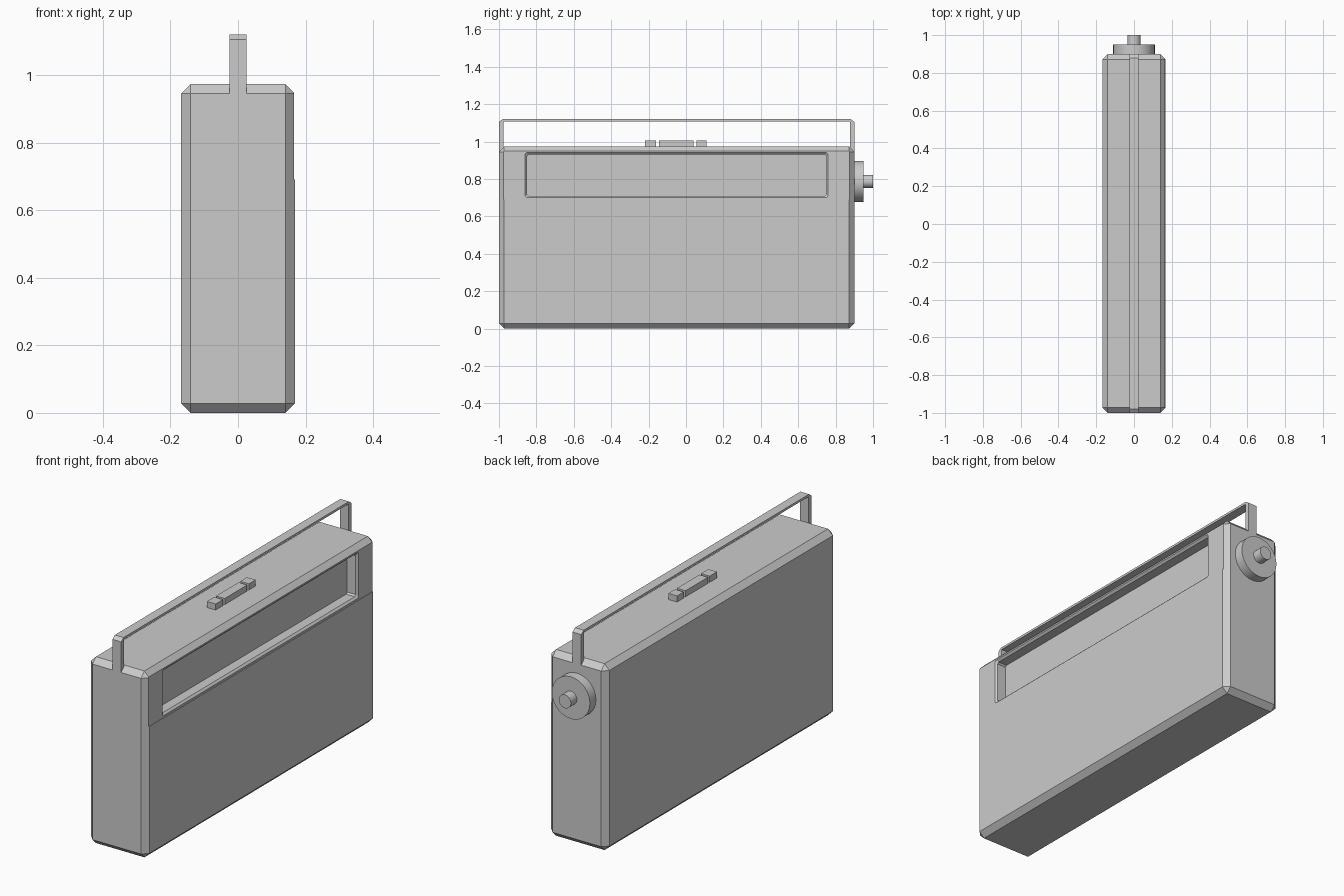
import bpy, bmesh, math
from mathutils import Vector

if "Cube" in bpy.data.objects:
    bpy.data.objects.remove(bpy.data.objects["Cube"])


def make_object(name, bm):
    bmesh.ops.recalc_face_normals(bm, faces=bm.faces)
    mesh = bpy.data.meshes.new(name)
    bm.to_mesh(mesh)
    bm.free()
    ob = bpy.data.objects.new(name, mesh)
    bpy.context.collection.objects.link(ob)
    return ob


def box(name, lo, hi, bevel=0):
    bm = bmesh.new()
    bmesh.ops.create_cube(bm, size=1)
    for v in bm.verts:
        v.co = Vector(lo[i] + (v.co[i] + 0.5) * (hi[i] - lo[i]) for i in range(3))
    if bevel:
        bmesh.ops.bevel(bm, geom=bm.edges[:], offset=bevel, segments=1, affect='EDGES')
    return make_object(name, bm)


def loft(name, rings):
    bm = bmesh.new()
    loops = [[bm.verts.new(p) for p in r] for r in rings]
    for a, b in zip(loops, loops[1:]):
        for i in range(len(a)):
            j = (i + 1) % len(a)
            bm.faces.new((a[i], a[j], b[j], b[i]))
    bm.faces.new(loops[0])
    bm.faces.new(loops[-1])
    return make_object(name, bm)


def window_ring(x, grow):
    # Rectangle with clipped corners in the yz plane
    y0, y1, z0, z1, c = -0.85 - grow, 0.75 + grow, 0.71 - grow, 0.93 + grow, 0.008
    return [(x, y0 + c, z0), (x, y1 - c, z0), (x, y1, z0 + c), (x, y1, z1 - c),
            (x, y1 - c, z1), (x, y0 + c, z1), (x, y0, z1 - c), (x, y0, z0 + c)]


def cut(target, cutter):
    cutter.hide_render = True
    cutter.hide_set(True)
    mod = target.modifiers.new(cutter.name, 'BOOLEAN')
    mod.operation = 'DIFFERENCE'
    mod.solver = 'EXACT'
    mod.object = cutter


# Chamfered case with a shallow upper front step and a recessed dial window
case = box("case", (-0.168, -1, 0), (0.168, 0.9, 0.973), 0.028)
cut(case, box("upper_step_cutter", (0.165, -1.1, 0.69), (0.3, 1.0, 1.1)))
cut(case, loft("window_cutter", [window_ring(0.25, 0.01), window_ring(0.165, 0.01),
                                 window_ring(0.155, 0), window_ring(0.105, 0)]))

# Carrying handle: flat inverted U flush with the case ends
half = [(-1, 0.94), (-1, 1.105), (-0.98, 1.12)]
inner = [(-0.976, 1.108), (-0.976, 0.94)]
mirror = lambda pts: [(-0.1 - y, z) for y, z in reversed(pts)]
profile = half + mirror(half) + mirror(inner) + inner[::-1][::-1]
loft("handle", [[(x, y, z) for y, z in profile] for x in (-0.025, 0.025)])

# Push buttons on top
for i, (y0, y1) in enumerate([(-0.22, -0.16), (-0.145, 0.04), (0.055, 0.11)]):
    box(f"button_{i + 1}", (-0.025, y0, 0.965), (0.025, y1, 1.005))


# Tuning knob on the end
def disc(name, radius, y0, y1):
    ring = lambda y: [(radius * math.cos(a), y, 0.787 + radius * math.sin(a))
                      for a in (math.tau * k / 32 for k in range(32))]
    ob = loft(name, [ring(y0), ring(y1)])
    bpy.context.view_layer.objects.active = ob
    ob.select_set(True)
    bpy.ops.object.shade_smooth_by_angle(angle=math.radians(30))
    ob.select_set(False)


disc("tuning_knob", 0.11, 0.89, 0.95)
disc("knob_centre", 0.035, 0.94, 1.0)
